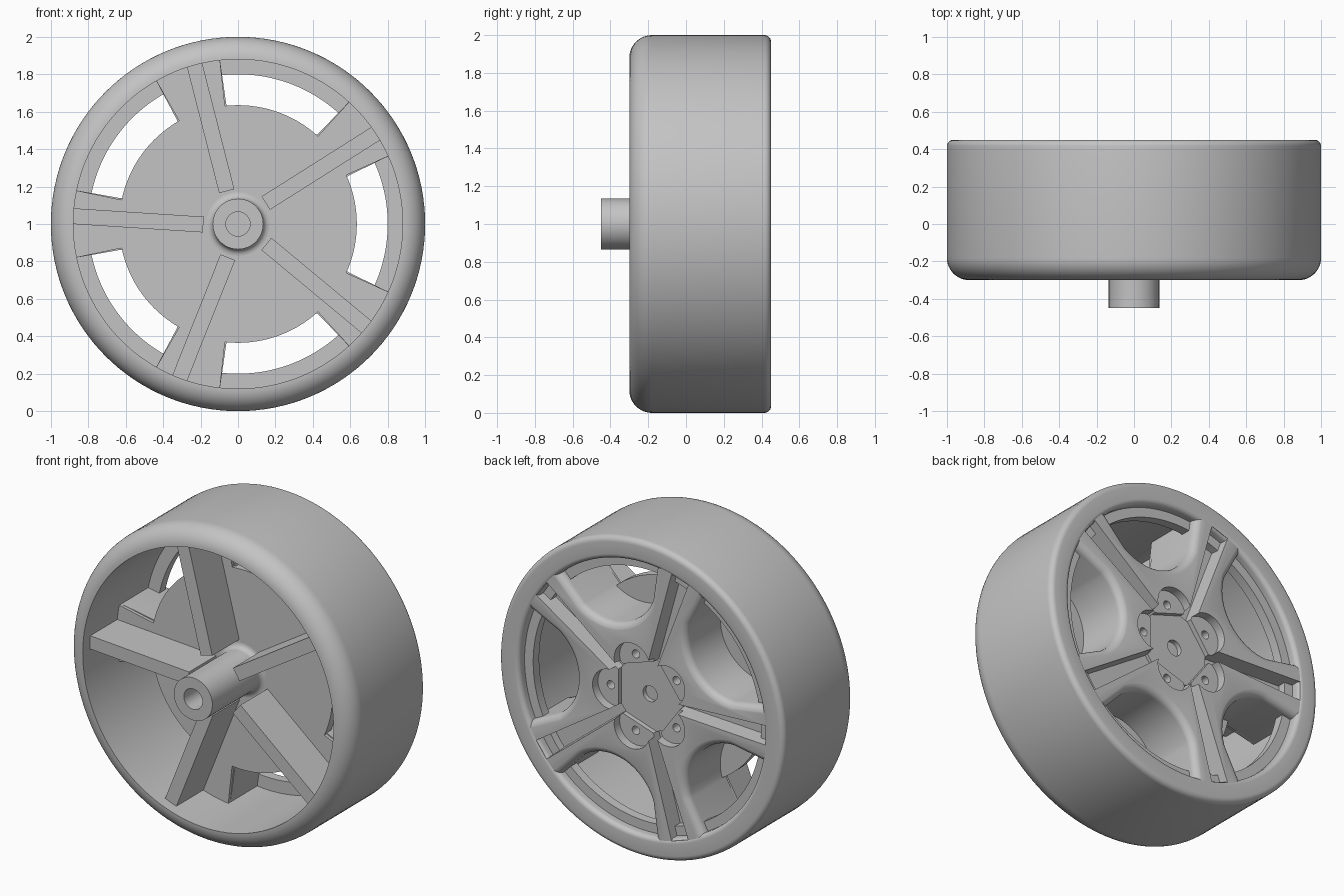
import bpy, bmesh, math
from math import sin, cos, pi, radians

cube = bpy.data.objects.get("Cube")
if cube:
    bpy.data.objects.remove(cube)

grey = bpy.data.materials.new("grey")
grey.use_nodes = True
COLOUR = (0.55, 0.55, 0.55, 1)
grey.diffuse_color = COLOUR
grey.node_tree.nodes["Principled BSDF"].inputs["Base Color"].default_value = COLOUR

STEP = radians(72)
SPOKE = radians(36)
ARM = radians(11.7)


def polar(r, a, y):
    return (r * cos(a), y, 1 + r * sin(a))


def local(u, v, a, y):
    """Point at u along direction a and v across it."""
    return (u * cos(a) - v * sin(a), y, 1 + u * sin(a) + v * cos(a))


def loft(bm, sections):
    """Skin matching loops and cap both ends."""
    loops = [[bm.verts.new(p) for p in s] for s in sections]
    n = len(loops[0])
    for a, b in zip(loops, loops[1:]):
        for i in range(n):
            j = (i + 1) % n
            bm.faces.new((a[i], a[j], b[j], b[i]))
    bm.faces.new(loops[0])
    bm.faces.new(loops[-1])


def finish(bm, name):
    bmesh.ops.recalc_face_normals(bm, faces=bm.faces)
    mesh = bpy.data.meshes.new(name)
    bm.to_mesh(mesh)
    bm.free()
    mesh.materials.append(grey)
    ob = bpy.data.objects.new(name, mesh)
    bpy.context.collection.objects.link(ob)
    return ob


def smooth(ob):
    bpy.ops.object.select_all(action="DESELECT")
    ob.select_set(True)
    bpy.context.view_layer.objects.active = ob
    bpy.ops.object.shade_smooth_by_angle(angle=radians(32))


def lathe(name, profile, closed, n=96):
    """Turn (radius, y) points about the wheel axis."""
    bm = bmesh.new()
    rings = [[bm.verts.new(polar(r, 2 * pi * i / n, y)) for i in range(n)]
             for r, y in profile]
    pairs = list(zip(rings, rings[1:]))
    if closed:
        pairs.append((rings[-1], rings[0]))
    else:
        bm.faces.new(rings[0])
        bm.faces.new(rings[-1])
    for a, b in pairs:
        for i in range(n):
            j = (i + 1) % n
            bm.faces.new((a[i], a[j], b[j], b[i]))
    return finish(bm, name)


def arc(cx, cy, r, a0, a1, n=8):
    angles = [radians(a0 + (a1 - a0) * i / n) for i in range(n + 1)]
    return [(cx + r * cos(a), cy + r * sin(a)) for a in angles]


def cylinders(name, dist, r, y0, y1, n=24):
    """Five short cylinders, one on each window axis."""
    bm = bmesh.new()
    for k in range(5):
        loft(bm, [[local(dist + r * cos(2 * pi * i / n), r * sin(2 * pi * i / n),
                         k * STEP, y) for i in range(n)] for y in (y0, y1)])
    return finish(bm, name)


def cut(ob, cutter):
    mod = ob.modifiers.new("cut", "BOOLEAN")
    mod.operation = "DIFFERENCE"
    mod.solver = "EXACT"
    mod.object = cutter
    bpy.context.view_layer.update()
    graph = bpy.context.evaluated_depsgraph_get()
    mesh = bpy.data.meshes.new_from_object(ob.evaluated_get(graph))
    ob.modifiers.clear()
    ob.data = mesh
    bpy.data.objects.remove(cutter)


# Rim barrel: rounded front, small rear round, inner ledge behind the windows
barrel = (arc(0.88, -0.18, 0.12, -90, 0, 12) + arc(0.965, 0.415, 0.035, 0, 90, 6)
          + arc(0.89, 0.42, 0.03, 90, 180, 6)
          + [(0.86, 0.39), (0.80, 0.39), (0.80, 0.33), (0.88, 0.33)])
smooth(lathe("rim_barrel", barrel, True, 128))

# Spoke star: a disc with five scalloped windows
star = lathe("spoke_star", [(0.885, 0.06), (0.885, 0.445)], False, 128)
CENTRE, ROUND, EDGE = 0.78, 0.32, 0.9


def window_outline(a, grow, y):
    """Scallop with a round inner end and straight sides up to the rim."""
    r = ROUND + grow
    pts = []
    for i in range(25):
        t = radians(126 + 108 * i / 24)
        pts.append(local(CENTRE + r * cos(t), r * sin(t), a, y))
    half = SPOKE - ARM + grow / EDGE
    for i in range(13):
        pts.append(polar(EDGE, a - half + 2 * half * i / 12, y))
    return pts


bm = bmesh.new()
LIP = 0.045
flare = [(0, 0.0)] + [(LIP * (1 - cos(t)), 0.445 - LIP + LIP * sin(t))
                      for t in (radians(15 * i) for i in range(6))]
flare += [(LIP, 0.447), (LIP, 0.5)]
for k in range(5):
    loft(bm, [window_outline(k * STEP, g, y) for g, y in flare])
cut(star, finish(bm, "window_cutter"))

# Grooves that split each spoke into two arms
bm = bmesh.new()
for k in range(5):
    a = SPOKE + k * STEP
    loft(bm, [[local(0.23, -w, a, y), local(0.87, -w - 0.03, a, y),
               local(0.87, w + 0.03, a, y), local(0.23, w, a, y)]
              for w, y in ((0.025, 0.34), (0.035, 0.5))])
cut(star, finish(bm, "groove_cutter"))

# Hub recess: five bolt pads around a pentagon, bolt holes and centre hole
cut(star, cylinders("pad_cutter", 0.22, 0.125, 0.39, 0.5, 36))
bm = bmesh.new()
loft(bm, [[polar(0.25, SPOKE + k * STEP, y) for k in range(5)]
          for y in (0.36, 0.5)])
cut(star, finish(bm, "recess_cutter"))
cut(star, cylinders("bolt_cutter", 0.255, 0.026, 0.3, 0.45))
cut(star, lathe("centre_cutter", [(0.05, 0.33), (0.05, 0.45)], False, 32))
smooth(star)

# Front plate: a disc with five flared arms
bm = bmesh.new()
outline = []
for k in range(5):
    a = k * STEP
    w = SPOKE - ARM
    outline += [(0.635, a - w + 2 * w * i / 16) for i in range(17)]
    outline += [(0.885, a + w + 2 * ARM * i / 8) for i in range(9)]
loft(bm, [[polar(r, a, y) for r, a in outline] for y in (0.04, 0.1)])
smooth(finish(bm, "front_plate"))

# Reinforcing ribs, set slightly off the spoke axes
bm = bmesh.new()
for k in range(5):
    a = radians(32.3) + k * STEP
    loft(bm, [[local(0.185, -0.027, a, y), local(0.883, -0.027, a, y),
               local(0.883, 0.057, a, y), local(0.185, 0.057, a, y)]
              for y in (-0.23, 0.06)])
finish(bm, "ribs")

# Hub shaft with blind bore and filleted root
shaft = [(0.065, -0.2), (0.065, -0.45), (0.135, -0.45)]
shaft += arc(0.17, 0.005, 0.035, 180, 90, 6) + [(0.17, 0.06)]
smooth(lathe("hub_shaft", shaft, False, 64))
